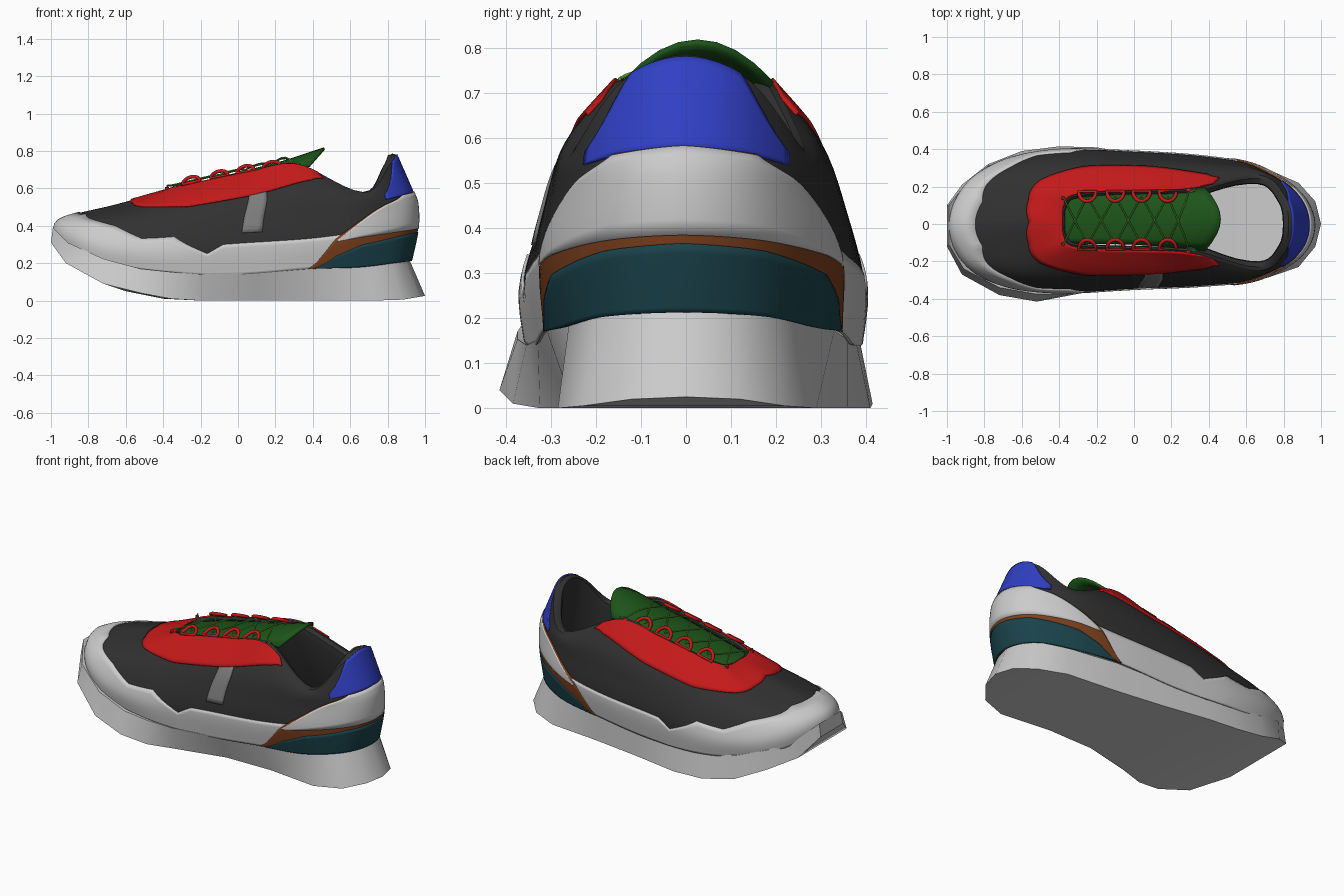
import bpy, math
from mathutils import Vector as V

if "Cube" in bpy.data.objects:
    bpy.data.objects.remove(bpy.data.objects["Cube"])


def mat(name, *rgb):
    m = bpy.data.materials.new(name)
    m.diffuse_color = (*rgb, 1)
    m.use_nodes = True
    m.node_tree.nodes["Principled BSDF"].inputs["Base Color"].default_value = m.diffuse_color
    return m


DARK, RED = mat("charcoal", .03, .03, .03), mat("red", .55, .01, .01)
GREEN, LACE = mat("green", .012, .09, .01), mat("lace_green", .12, .45, .04)
BLUE, TEAL = mat("blue", .03, .05, .55), mat("teal", .01, .055, .07)
BROWN, STRIP = mat("brown", .2, .05, .012), mat("mid_grey", .2, .2, .2)

# Control rings of the upper from sole edge to rim: (x, half width, z), toe to heel
RINGS = [
    [(-.97, 0, .33), (-.9, .2, .28), (-.7, .32, .2), (-.38, .37, .15), (0, .35, .14),
     (.38, .325, .17), (.65, .275, .18), (.85, .17, .205), (.92, 0, .215)],
    [(-.985, 0, .38), (-.9, .205, .36), (-.7, .33, .3), (-.4, .38, .27), (0, .367, .29),
     (.38, .345, .31), (.66, .3, .34), (.88, .17, .37), (.955, 0, .38)],
    [(-.93, 0, .445), (-.84, .18, .43), (-.64, .285, .42), (-.34, .335, .41), (.03, .34, .43),
     (.4, .325, .45), (.67, .285, .47), (.885, .16, .5), (.955, 0, .51)],
    [(-.65, 0, .515), (-.6, .12, .505), (-.48, .21, .51), (-.24, .265, .53), (.07, .285, .56),
     (.42, .285, .59), (.68, .275, .54), (.87, .155, .57), (.93, 0, .585)],
    [(-.38, 0, .59), (-.375, .08, .59), (-.33, .135, .605), (-.14, .155, .645), (.06, .16, .685),
     (.32, .175, .725), (.67, .255, .575), (.81, .145, .725), (.845, 0, .78)]]


def mid_y(x):
    return .03 * (1 - x * x) - .01


def control(k, i):
    i %= 16
    x, w, z = RINGS[k][i if i <= 8 else 16 - i]
    return V((x, mid_y(x) + (-w if i <= 8 else w), z))


def spline(p, f):
    a, b, c, d = p
    return .5 * (2 * b + (c - a) * f + (2 * a - 5 * b + 4 * c - d) * f * f + (3 * b - a - 3 * c + d) * f ** 3)


def P(s, t):
    """Point on the upper: s runs around the shoe (0 toe, 8 heel), t from sole to rim."""
    i = math.floor(s)
    k = max(0, min(3, math.floor(t)))
    rows = [spline([control(max(0, min(4, k + j)), i + n) for n in (-1, 0, 1, 2)], s - i)
            for j in (-1, 0, 1, 2)]
    return spline(rows, t - k)


def normal(s, t):
    t0, t1 = max(0, t - .05), min(4, t + .05)
    return (P(s + .05, t) - P(s - .05, t)).cross(P(s, t1) - P(s, t0)).normalized()


def table(pts):
    """Piecewise linear function through (input, output) pairs."""
    def f(x):
        if x <= pts[0][0]:
            return pts[0][1]
        for (a, p), (b, q) in zip(pts, pts[1:]):
            if x <= b:
                return p + (q - p) * (x - a) / (b - a)
        return pts[-1][1]
    return f


def add(name, verts, faces, material=None, thick=0):
    me = bpy.data.meshes.new(name)
    me.from_pydata(verts, [], faces)
    ob = bpy.data.objects.new(name, me)
    bpy.context.collection.objects.link(ob)
    if material:
        me.materials.append(material)
    if thick:
        md = ob.modifiers.new("thickness", 'SOLIDIFY')
        md.thickness, md.offset = thick, -1
    return ob


def grid(name, fn, nu, nv, material=None, thick=0):
    verts = [fn(i / nu, j / nv) for i in range(nu + 1) for j in range(nv + 1)]
    n = nv + 1
    faces = [(i * n + j, i * n + n + j, i * n + n + j + 1, i * n + j + 1)
             for i in range(nu) for j in range(nv)]
    return add(name, verts, faces, material, thick)


def patch(name, s0, s1, lo, hi, lift, material=None, rows=8, slant=0):
    """Overlay following the upper between two edge curves."""
    lo, hi = table(lo), table(hi)

    def fn(u, v):
        s = s0 + (s1 - s0) * u + slant * v
        f = abs(s) if s < 8 else 16 - s
        t = lo(f) + (hi(f) - lo(f)) * v
        return P(s, t) + normal(s, t) * lift
    return grid(name, fn, max(4, round((s1 - s0) * 10)), rows, material, .01)


def tube(name, pts, r, material, cyclic=False):
    cu = bpy.data.curves.new(name, 'CURVE')
    cu.dimensions = '3D'
    cu.bevel_depth, cu.bevel_resolution, cu.use_fill_caps = r, 2, True
    sp = cu.splines.new('POLY')
    sp.points.add(len(pts) - 1)
    for p, q in zip(sp.points, pts):
        p.co = (*q, 1)
    sp.use_cyclic_u = cyclic
    cu.materials.append(material)
    bpy.context.collection.objects.link(bpy.data.objects.new(name, cu))


# Sole: ground outline (x, y, z) plus the y of the top edge
OUT = [(-1, -.12, .31, -.11), (-.92, -.27, .2, -.24), (-.72, -.38, .09, -.34), (-.52, -.415, .04, -.375),
       (-.36, -.385, .01, -.375), (-.2, -.325, 0, -.355), (.1, -.255, 0, -.33), (.4, -.25, 0, -.31),
       (.72, -.285, 0, -.26), (.88, -.23, .005, -.2), (.97, -.12, .02, -.11), (1, 0, .025, 0),
       (.97, .12, .02, .11), (.88, .22, .005, .2), (.72, .29, 0, .26), (.4, .32, 0, .33),
       (.1, .36, 0, .36), (-.2, .41, 0, .38), (-.4, .415, .01, .385), (-.6, .39, .05, .37),
       (-.78, .32, .13, .31), (-.92, .21, .2, .2), (-1, .1, .31, .1)]
sole_z = table([(-1, .39), (-.92, .31), (-.7, .215), (-.5, .165), (-.2, .14), (0, .145),
                (.38, .172), (.7, .187), (1, .222)])
n = len(OUT)
verts = [o[:3] for o in OUT]
verts += [(x + .01 * (x < -.9) - .085 * max(0, (x - .55) / .45), yt, sole_z(x)) for x, y, z, yt in OUT]
faces = [(i, (i + 1) % n, n + (i + 1) % n, n + i) for i in range(n)]
for base in (0, n):  # bottom and top faces as strips across the width
    faces += [tuple(base + q for q in (i, n - 1 - i, n - 2 - i, i + 1)) for i in range(n // 2 - 1)]
    faces.append((base + n // 2 - 1, base + n // 2 + 1, base + n // 2))
add("sole", verts, faces)

# Upper shell, collar lining and insole
grid("upper", lambda u, v: P(16 * u, 4 * v), 96, 24, DARK)


def lining(u, v):
    s = 16 * u
    out = normal(s, 3.6)
    out.z = 0
    out.normalize()
    a = P(s, 4)
    inset = .02 if min(s % 16, 16 - s % 16) < 5 else .045
    low = P(s, 1) - normal(s, 1) * .06
    low.z = max(.24, low.z - .1)
    steps = [a, a - out * inset * .4 + V((0, 0, .006)), a - out * inset - V((0, 0, .004)),
             a - out * inset * 1.1 - V((0, 0, .05)), low]
    return steps[round(v * 4)]


grid("collar_lining", lining, 96, 4, DARK)
grid("insole", lambda u, v: lining(u / 2, 1).lerp(lining(1 - u / 2, 1), v), 40, 6)

# Overlays stitched on the upper
patch("toe_and_side_guard", -6, 6, [(0, 0)],
      [(0, 2.35), (.7, 2.33), (1.2, 2.1), (2, 1.8), (2.6, 1.4), (3.1, 1.5), (3.6, .8), (3.8, 1.1), (6, 1.2)], .006)
patch("eyestay", -5.3, 5.3, [(0, 3.3), (1, 3.15), (2, 2.88), (3, 2.75), (4, 3), (5, 3.35), (5.3, 3.6)],
      [(0, 4)], .008, RED)
patch("side_strip", 4.02, 4.3, [(0, 1.5)], [(0, 3.15)], .007, STRIP, slant=-.06)
patch("heel_trim", 5, 11, [(5, 0)], [(5, .05), (5.5, 1.1), (6, 1.7), (6.5, 2.4), (7, 2.93), (8, 2.96)], .008, BROWN)
patch("heel_base", 5.1, 10.9, [(5, 0)], [(5.1, .05), (5.5, .5), (6, .75), (7, .88), (8, .92)], .011, TEAL)
patch("heel_counter", 5.5, 10.5, [(5.5, .95), (6, 1), (8, 1.04)],
      [(5.5, 1), (6, 1.64), (6.5, 2.35), (7, 2.9), (8, 2.96)], .011)
patch("heel_tab", 6.5, 9.5, [(6.5, 2.85), (7, 2.9), (8, 2.92)], [(6.5, 3.2), (7, 3.75), (7.2, 4), (8, 4)], .007, BLUE)

# Tongue: arched strip rising to a rounded tip
tongue_z = table([(-.42, .575), (-.38, .592), (0, .685), (.25, .75), (.46, .82)])
tongue_w = table([(-.42, .12), (0, .135), (.25, .15), (.46, .17)])


def tongue(u, v):
    x, c = -.42 + .88 * u, 2 * v - 1
    return V((x - .08 * u * c * c, mid_y(x) + .012 * u + tongue_w(x) * c,
              tongue_z(x) - (.02 + .075 * u ** 3) * c * c))


grid("tongue", tongue, 16, 8, GREEN, .014)

# D-shaped lace loops and end pegs on both sides
rim_z = table([(-.38, .595), (-.14, .645), (.06, .685), (.32, .725)])
LOOPS = (-.25, -.1, .04, .18)
for side in (-1, 1):
    for k, x in enumerate(LOOPS):
        pts = []
        for i in range(11):
            a = math.pi * i / 10
            px, inward = x + .046 * math.cos(a), .052 * math.sin(a)
            pts.append((px, mid_y(x) + side * (.155 - inward), rim_z(px) + .008 + inward * .6))
        tube(f"lace_loop_{k}_{'back' if side > 0 else 'front'}", pts, .01, RED, True)
    for x in (-.38, .29):
        y = mid_y(x) + side * (.12 if x < 0 else .16)
        tube("lace_peg", [(x, y, rim_z(x) - .015), (x, y + side * .006, rim_z(x) + .012)], .01, RED)

# Criss-cross laces
XS = (-.38,) + LOOPS + (.29,)
for start in (-1, 1):
    pts, side = [], start
    for a, b in zip(XS, XS[1:]):
        for i in range(6):
            f = i / 6
            x, c = a + (b - a) * f, side * (1 - 2 * f)
            edge = rim_z(x) + .02
            top = tongue_z(x) + .012 + .006 * (start > 0)
            pts.append((x, mid_y(x) + .13 * c, top + (edge - top) * c * c))
        side = -side
    pts.append((.29, mid_y(.29) + side * .15, rim_z(.29) + .02))
    pts.append((.33, mid_y(.3) + side * .165, rim_z(.3) + .01))
    tube("lace", pts, .004, LACE)

# Smooth shading with crisp edges
for ob in bpy.context.scene.objects:
    if ob.type == 'MESH':
        ob.select_set(True)
        bpy.context.view_layer.objects.active = ob
bpy.ops.object.shade_smooth_by_angle(angle=math.radians(35))
